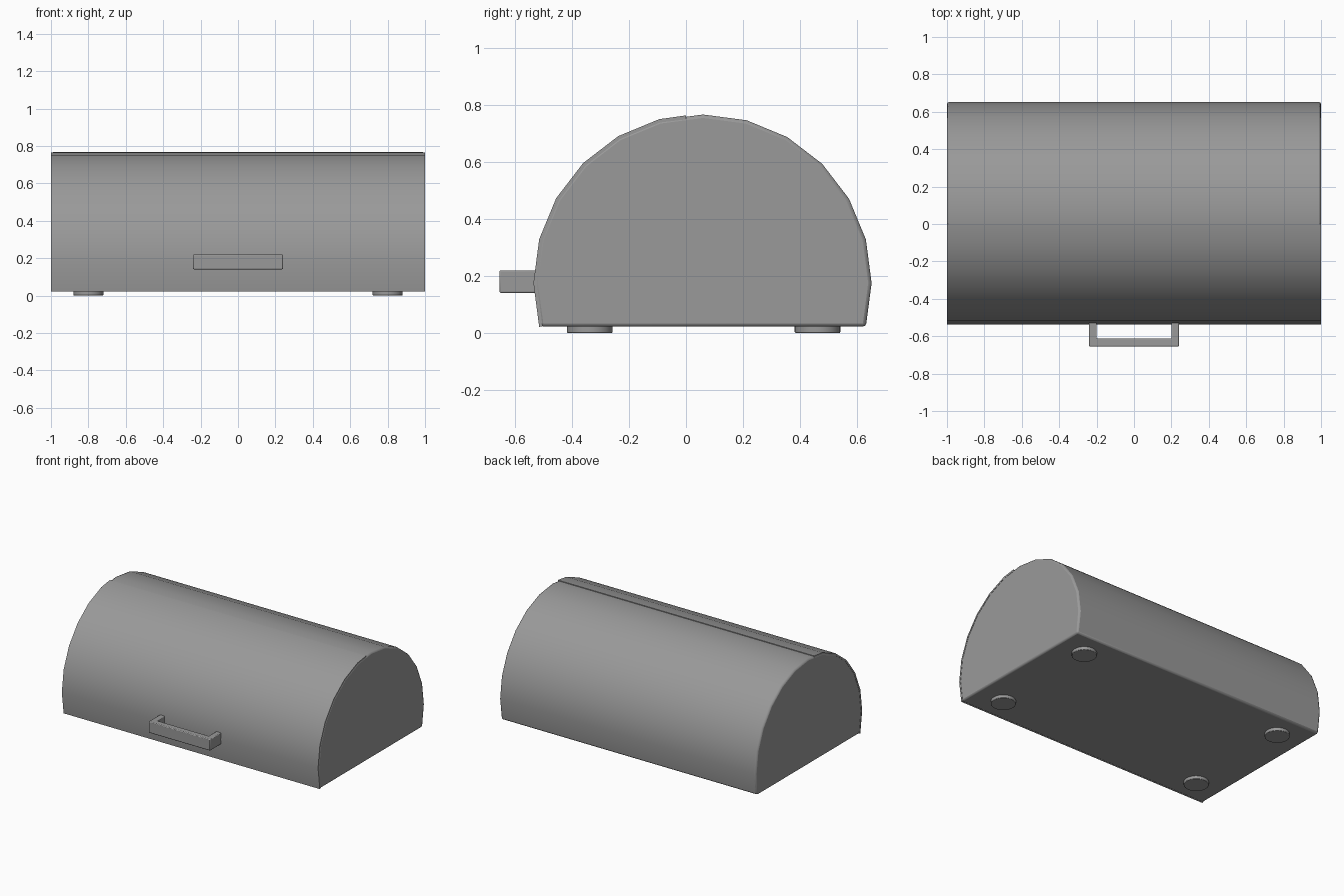
import bpy, bmesh, math

if "Cube" in bpy.data.objects:
    bpy.data.objects.remove(bpy.data.objects["Cube"])

CY, CZ, R = 0.06, 0.175, 0.594   # centre and radius of the rounded profile

grey = bpy.data.materials.new("dark_grey")
grey.diffuse_color = (0.32, 0.32, 0.32, 1)
grey.use_nodes = True
grey.node_tree.nodes["Principled BSDF"].inputs["Base Color"].default_value = grey.diffuse_color


def arc(r, degrees):
    return [(CY + r * math.cos(math.radians(a)), CZ + r * math.sin(math.radians(a)))
            for a in degrees]


def finish(obj, bevel=0, segments=2):
    obj.data.materials.append(grey)
    if bevel:
        m = obj.modifiers.new("bevel", "BEVEL")
        m.width, m.segments = bevel, segments
        m.limit_method, m.angle_limit = "ANGLE", math.radians(45)
    bpy.ops.object.select_all(action="DESELECT")
    obj.select_set(True)
    bpy.context.view_layer.objects.active = obj
    bpy.ops.object.shade_smooth_by_angle(angle=math.radians(50))


def extrude(name, points, axis, lo, hi, bevel=0):
    """Extrude a closed profile along x (points are y,z) or z (points are x,y)."""
    bm = bmesh.new()
    place = (lambda p, t: (t, p[0], p[1])) if axis == "x" else (lambda p, t: (p[0], p[1], t))
    face = bm.faces.new([bm.verts.new(place(p, lo)) for p in points])
    ext = bmesh.ops.extrude_face_region(bm, geom=[face], use_keep_orig=True)
    offset = place((0, 0), hi - lo)
    bmesh.ops.translate(bm, vec=offset,
                        verts=[v for v in ext["geom"] if isinstance(v, bmesh.types.BMVert)])
    bmesh.ops.recalc_face_normals(bm, faces=bm.faces)
    mesh = bpy.data.meshes.new(name)
    bm.to_mesh(mesh)
    bm.free()
    obj = bpy.data.objects.new(name, mesh)
    bpy.context.collection.objects.link(obj)
    finish(obj, bevel)
    return obj


# Rounded box body with flat bottom
extrude("box_body", arc(R - 0.002, range(-15, 196, 15)), "x", -1.0, 1.0, 0.012)

# Thin curved lid over the front, ending at a seam on y = 0
outer = [(0, 0.764)] + arc(R + 0.002, range(105, 196, 15))
inner = [(0, 0.750)] + arc(R - 0.010, range(105, 196, 15))
extrude("front_lid", outer + inner[::-1], "x", -1.0, 1.0)

# U-shaped handle
handle = [(-0.24, -0.52), (-0.24, -0.655), (0.24, -0.655), (0.24, -0.52),
          (0.20, -0.52), (0.20, -0.612), (-0.20, -0.612), (-0.20, -0.52)]
extrude("handle", handle, "z", 0.14, 0.22, 0.005)

# Four round feet
for x in (-0.8, 0.8):
    for y in (-0.338, 0.462):
        bpy.ops.mesh.primitive_cylinder_add(vertices=32, radius=0.08, depth=0.03,
                                            location=(x, y, 0.015))
        foot = bpy.context.object
        foot.name = "foot"
        finish(foot, 0.003)
